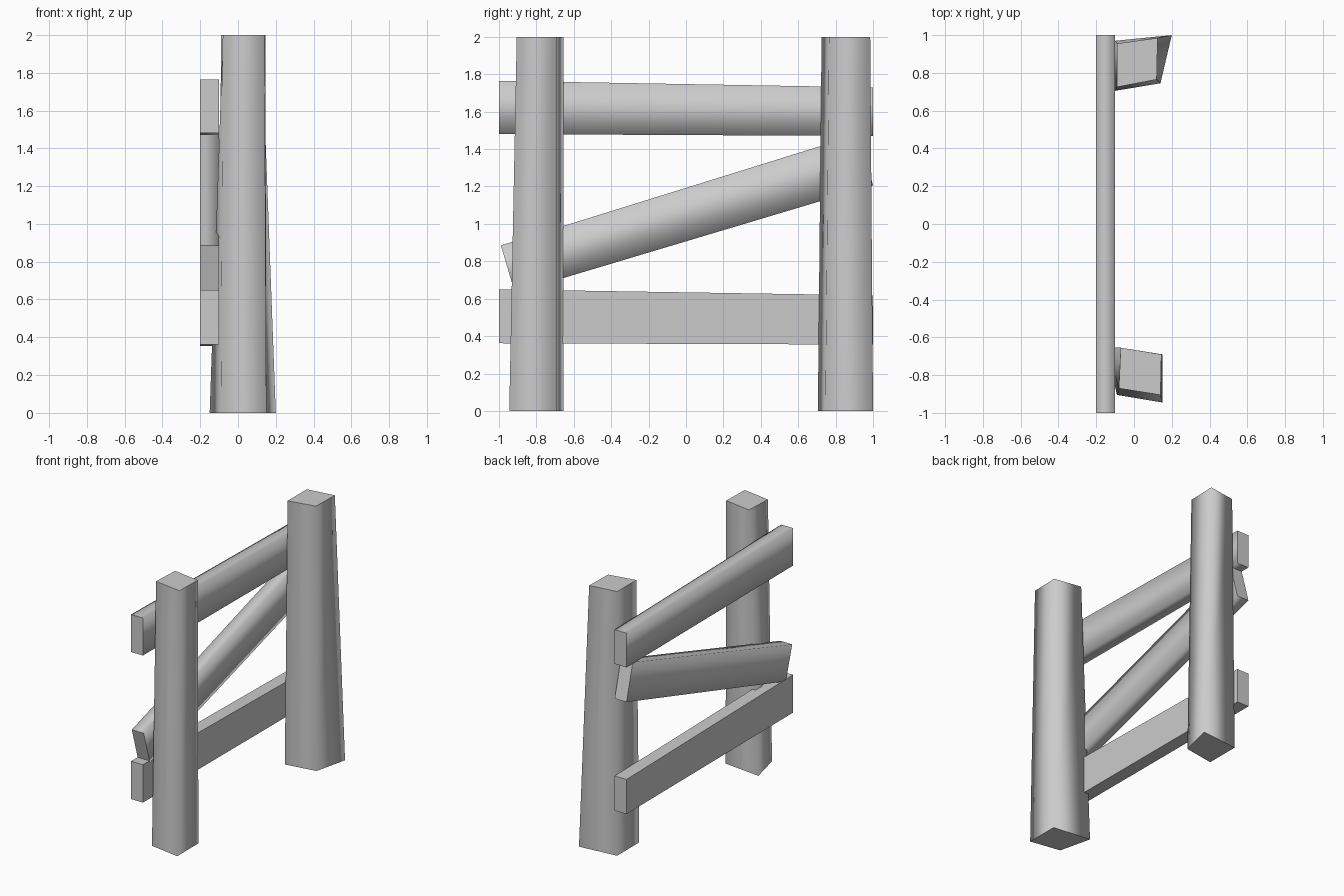
import bpy

if "Cube" in bpy.data.objects:
    bpy.data.objects.remove(bpy.data.objects["Cube"])

PLANK_OUT, PLANK_IN = -0.20, -0.10


def prism(name, ring_a, ring_b, smooth_sides=True):
    """Loft two matching four-point rings into a closed bar with flat ends."""
    n = len(ring_a)
    faces = [(i, (i + 1) % n, (i + 1) % n + n, i + n) for i in range(n)]
    faces += [tuple(reversed(range(n))), tuple(range(n, 2 * n))]
    mesh = bpy.data.meshes.new(name)
    mesh.from_pydata(ring_a + ring_b, [], faces)
    for i, poly in enumerate(mesh.polygons):
        poly.use_smooth = smooth_sides and i < n
    mesh.update()
    obj = bpy.data.objects.new(name, mesh)
    bpy.context.collection.objects.link(obj)
    return obj


def post(name, bottom, top):
    prism(name, [(x, y, 0.0) for x, y in bottom], [(x, y, 2.0) for x, y in top])


def plank(name, low_l, high_l, low_r, high_r, smooth=True):
    """Plank from its left and right end edges, given as (y, z)."""
    def end(low, high):
        return [(PLANK_OUT, *low), (PLANK_OUT, *high),
                (PLANK_IN, *high), (PLANK_IN, *low)]
    # ring runs so that side faces point outward along +y
    prism(name, end(low_l, high_l)[::-1], end(low_r, high_r)[::-1], smooth)


# Rough-hewn tapered posts
post("front_post",
     [(-0.09, -0.905), (0.15, -0.945), (0.15, -0.69), (-0.15, -0.655)],
     [(-0.08, -0.87), (0.14, -0.905), (0.145, -0.69), (-0.07, -0.655)])
post("back_post",
     [(-0.10, 0.705), (0.14, 0.745), (0.20, 1.00), (-0.10, 0.97)],
     [(-0.09, 0.725), (0.12, 0.765), (0.125, 0.985), (-0.09, 0.955)])

# Rails and diagonal brace on the outer side of the posts
plank("top_rail", (-1, 1.48), (-1, 1.765), (1, 1.47), (1, 1.73))
plank("bottom_rail", (-1, 0.362), (-1, 0.65), (1, 0.355), (1, 0.618), False)
plank("diagonal_brace", (-0.915, 0.633), (-0.99, 0.885), (1, 1.206), (0.925, 1.48))
